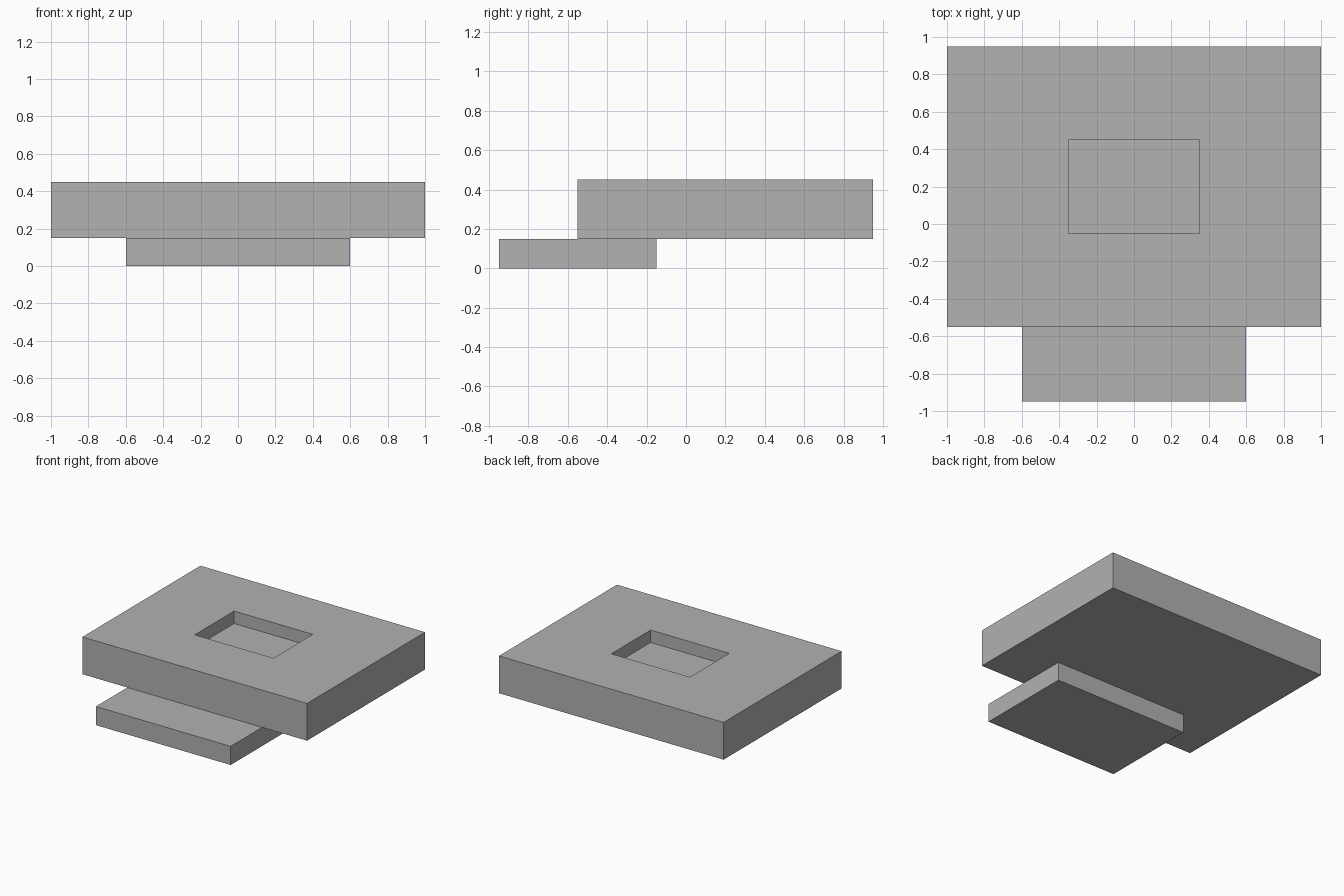
import bpy
import bmesh
from mathutils import Vector

default_cube = bpy.data.objects.get("Cube")
if default_cube:
    bpy.data.objects.remove(default_cube, do_unlink=True)

GREY = (0.445, 0.445, 0.445, 1)
grey = bpy.data.materials.new("plain grey")
grey.use_nodes = True
grey.diffuse_color = GREY
grey.node_tree.nodes["Principled BSDF"].inputs["Base Color"].default_value = GREY


def box(name, low, high):
    """Flat-shaded box between two opposite corners."""
    low, high = Vector(low), Vector(high)
    bm = bmesh.new()
    bmesh.ops.create_cube(bm, size=1)
    bmesh.ops.scale(bm, vec=high - low, verts=bm.verts)
    bmesh.ops.translate(bm, vec=(low + high) / 2, verts=bm.verts)
    mesh = bpy.data.meshes.new(name)
    bm.to_mesh(mesh)
    bm.free()
    mesh.materials.append(grey)
    obj = bpy.data.objects.new(name, mesh)
    bpy.context.collection.objects.link(obj)
    return obj


# Low front step, tucked partly under the slab
box("front_step", (-0.6, -0.95, 0), (0.6, -0.15, 0.15))

# Main slab with a shallow rectangular pocket in its top
slab = box("main_slab", (-1, -0.55, 0.15), (1, 0.95, 0.45))
cutter = box("pocket_cutter", (-0.35, -0.05, 0.35), (0.35, 0.45, 0.6))
pocket = slab.modifiers.new("pocket", 'BOOLEAN')
pocket.operation = 'DIFFERENCE'
pocket.solver = 'EXACT'
pocket.object = cutter
cutter.hide_render = True
cutter.hide_viewport = True
cutter.display_type = 'WIRE'
